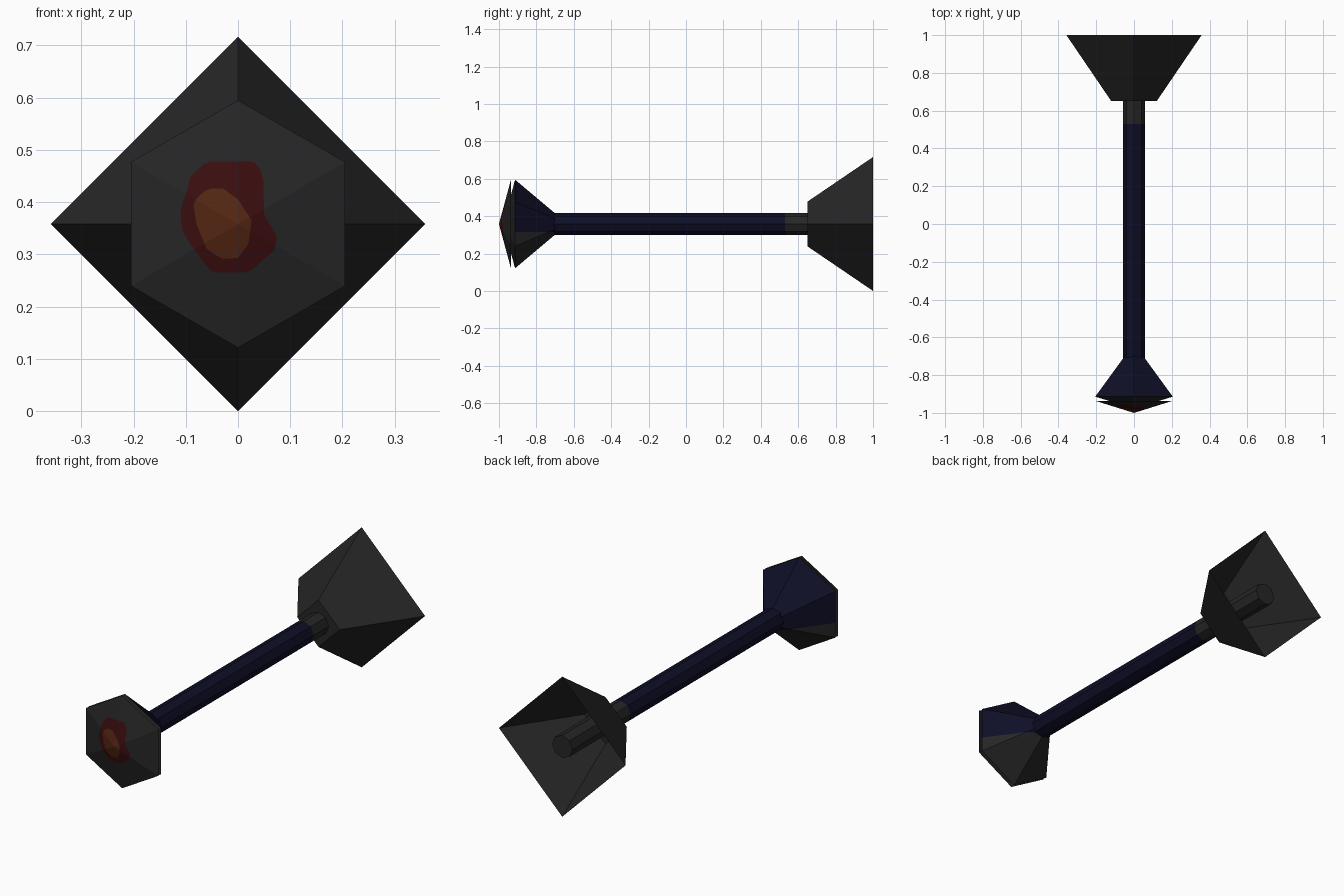
import bpy, bmesh, math
from mathutils import Vector

if "Cube" in bpy.data.objects:
    bpy.data.objects.remove(bpy.data.objects["Cube"])

CZ = 0.358            # height of the long axis
HEX_R = 0.237         # head radius


def material(name, rgb):
    m = bpy.data.materials.new(name)
    m.diffuse_color = (*rgb, 1)
    m.use_nodes = True
    m.node_tree.nodes["Principled BSDF"].inputs["Base Color"].default_value = m.diffuse_color
    return m


GREY = material("dark_grey", (0.019, 0.019, 0.019))
BLUE = material("navy_blue", (0.0045, 0.0045, 0.020))
RED = material("dark_red", (0.042, 0.004, 0.0045))
ORANGE = material("burnt_orange", (0.085, 0.019, 0.006))


def finish(bm, name, mats, rule=None):
    bmesh.ops.recalc_face_normals(bm, faces=bm.faces)
    if rule:
        for f in bm.faces:
            f.material_index = rule(f.calc_center_median())
    me = bpy.data.meshes.new(name)
    bm.to_mesh(me)
    bm.free()
    for m in mats:
        me.materials.append(m)
    ob = bpy.data.objects.new(name, me)
    bpy.context.collection.objects.link(ob)
    return ob


def loft(n, profile, cap_start=False, cap_end=False):
    """n-sided tube along y through (y, radius) stations; radius 0 is a tip."""
    bm = bmesh.new()
    rings = []
    for y, r in profile:
        if r == 0:
            rings.append([bm.verts.new((0, y, CZ))] * n)
            continue
        angles = [math.pi / 2 + 2 * math.pi * i / n for i in range(n)]
        rings.append([bm.verts.new((r * math.cos(a), y, CZ + r * math.sin(a)))
                      for a in angles])
    for a, b in zip(rings, rings[1:]):
        for i in range(n):
            j = (i + 1) % n
            bm.faces.new(list(dict.fromkeys((a[i], a[j], b[j], b[i]))))
    if cap_start:
        bm.faces.new(rings[0])
    if cap_end:
        bm.faces.new(rings[-1])
    return bm


def cut(bm, co, no):
    bmesh.ops.bisect_plane(bm, geom=bm.verts[:] + bm.edges[:] + bm.faces[:],
                           plane_co=co, plane_no=no)


# Square flared horn, open at the back
finish(loft(4, [(0.65, 0.12), (1.0, 0.358)], cap_start=True), "flared_horn", [GREY])

# Long shaft, blue with a grey rear section
bm = loft(8, [(-0.74, 0.0575), (1.0, 0.0575)], True, True)
cut(bm, (0, 0.53, 0), (0, 1, 0))
finish(bm, "shaft", [GREY, BLUE], lambda c: 1 if c.y < 0.53 else 0)

# Six-sided head, blue above and grey below, with a shallow front point
bm = loft(6, [(-0.70, 0.057), (-0.914, HEX_R), (-0.977, 0)])
cut(bm, (0, 0, 0.315), (0, 0, 1))
finish(bm, "head", [GREY, BLUE],
       lambda c: 1 if c.z > 0.315 and c.y > -0.914 else 0)

# Front plate: shallow hexagonal point with nested glowing patches
RED_PATCH = [(-.09, .45), (-.06, .478), (.03, .478), (.048, .455), (.05, .375),
             (.075, .335), (.07, .308), (.02, .265), (-.05, .265), (-.07, .29),
             (-.105, .34), (-.111, .38)]
ORANGE_PATCH = [(-.06, .425), (-.03, .427), (0, .405), (.026, .365), (.02, .32),
                (0, .293), (-.03, .291), (-.06, .31), (-.08, .36), (-.086, .40)]


def patch_radius(points, a):
    """Distance from the axis to the outline in direction a."""
    d = Vector((math.cos(a), math.sin(a)))
    pts = [Vector((x, z - CZ)) for x, z in points]
    for p, q in zip(pts, pts[1:] + pts[:1]):
        e = q - p
        den = d.x * e.y - d.y * e.x
        if abs(den) < 1e-9:
            continue
        t = (p.x * e.y - p.y * e.x) / den
        s = (p.x * d.y - p.y * d.x) / den
        if t > 0 and -1e-6 <= s <= 1 + 1e-6:
            return t
    return 0.05


def hex_radius(a):
    off = (a - math.pi / 2) % (math.pi / 3) - math.pi / 6
    return HEX_R * math.cos(math.pi / 6) / math.cos(off)


bm = bmesh.new()
tip = bm.verts.new((0, -1, CZ))
N = 48
spokes = []
for i in range(N):
    a = math.pi / 2 + 2 * math.pi * i / N
    rim = hex_radius(a)
    spokes.append([bm.verts.new((r * math.cos(a), -1 + 0.064 * r / rim,
                                 CZ + r * math.sin(a)))
                   for r in (patch_radius(ORANGE_PATCH, a),
                             patch_radius(RED_PATCH, a), rim)])
for i in range(N):
    s, t = spokes[i], spokes[(i + 1) % N]
    bm.faces.new((tip, s[0], t[0])).material_index = 2
    bm.faces.new((s[0], s[1], t[1], t[0])).material_index = 1
    bm.faces.new((s[1], s[2], t[2], t[1])).material_index = 0
finish(bm, "front_plate", [GREY, RED, ORANGE])
